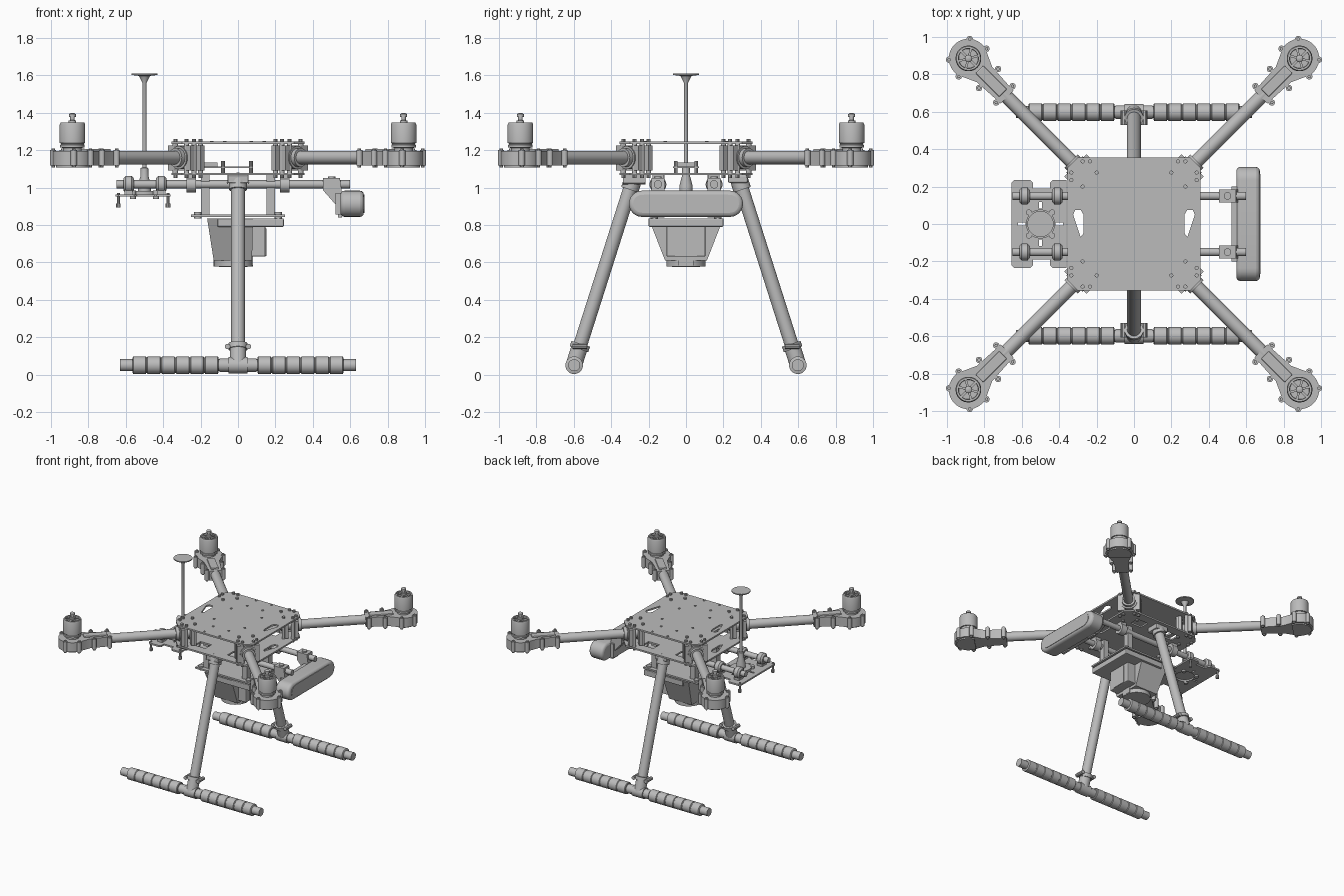
import bpy, bmesh, math
from mathutils import Vector, Matrix

if "Cube" in bpy.data.objects:
    bpy.data.objects.remove(bpy.data.objects["Cube"], do_unlink=True)

grey = bpy.data.materials.new("plain_grey")
grey.use_nodes = True
grey.diffuse_color = (0.5, 0.5, 0.5, 1)
grey.node_tree.nodes["Principled BSDF"].inputs["Base Color"].default_value = (0.5, 0.5, 0.5, 1)
SIGNS = [(1, 1), (-1, 1), (-1, -1), (1, -1)]


def finish(bm, name, matrix=None, smooth=False):
    if matrix:
        bm.transform(matrix)
    bmesh.ops.recalc_face_normals(bm, faces=bm.faces)
    mesh = bpy.data.meshes.new(name)
    bm.to_mesh(mesh)
    bm.free()
    mesh.materials.append(grey)
    obj = bpy.data.objects.new(name, mesh)
    bpy.context.collection.objects.link(obj)
    if smooth:
        bpy.ops.object.select_all(action='DESELECT')
        obj.select_set(True)
        bpy.context.view_layer.objects.active = obj
        bpy.ops.object.shade_smooth_by_angle(angle=math.radians(35))
    return obj


def box(name, x, y, z, matrix=None, bevel=0):
    bm = bmesh.new()
    bmesh.ops.create_cube(bm, size=1)
    for v in bm.verts:
        v.co = [r[0] if c < 0 else r[1] for c, r in zip(v.co, (x, y, z))]
    if bevel:
        bmesh.ops.bevel(bm, geom=bm.edges[:], offset=bevel, segments=2, affect='EDGES', profile=0.5)
    return finish(bm, name, matrix)


def lathe(name, profile, start, axis=(0, 0, 1), sides=28, matrix=None):
    """Spin (radius, height) pairs about an axis through start."""
    bm = bmesh.new()
    rings = [[bm.verts.new((r * math.cos(a), r * math.sin(a), h))
              for a in (2 * math.pi * i / sides for i in range(sides))] for r, h in profile]
    for lo, hi in zip(rings, rings[1:]):
        for i in range(sides):
            j = (i + 1) % sides
            bm.faces.new((lo[i], lo[j], hi[j], hi[i]))
    bm.faces.new(rings[0][::-1])
    bm.faces.new(rings[-1])
    turn = Vector(axis).to_track_quat('Z', 'Y').to_matrix().to_4x4()
    place = Matrix.Translation(start) @ turn
    return finish(bm, name, matrix @ place if matrix else place, True)


def rod(name, a, b, r, sides=24, matrix=None):
    d = Vector(b) - Vector(a)
    return lathe(name, [(r, 0), (r, d.length)], a, d, sides, matrix)


def prism(name, outline, z0, z1, matrix=None, smooth=False):
    bm = bmesh.new()
    face = bm.faces.new([bm.verts.new((x, y, z0)) for x, y in outline])
    top = bmesh.ops.extrude_face_region(bm, geom=[face])["geom"]
    for v in top:
        if isinstance(v, bmesh.types.BMVert):
            v.co.z = z1
    return finish(bm, name, matrix, smooth)


def cut(obj, cutters):
    for c in cutters:
        mod = obj.modifiers.new("cut", 'BOOLEAN')
        mod.operation, mod.object, mod.solver = 'DIFFERENCE', c, 'EXACT'
        bpy.context.view_layer.objects.active = obj
        bpy.ops.object.modifier_apply(modifier=mod.name)
        bpy.data.objects.remove(c, do_unlink=True)


# Body plates with hand slots
e, c = 0.355, 0.30
octagon = [(c, -e), (e, -c), (e, c), (c, e), (-c, e), (-e, c), (-e, -c), (-c, -e)]
for name, z in (("top_plate", 1.232), ("bottom_plate", 1.066)):
    plate = prism(name, octagon, z, z + 0.013)
    slots = [prism("slot", [(s * x, y) for x, y in ((0.27, -0.05), (0.285, -0.07), (0.325, 0.05),
             (0.315, 0.075), (0.285, 0.075), (0.27, 0.05))], z - 0.1, z + 0.1) for s in (1, -1)]
    if z < 1.1:
        slots += [box("slot", (x, x + 0.1), (y - 0.04, y + 0.04), (z - 0.1, z + 0.1))
                  for x in (-0.2, 0.1) for y in (-0.24, 0.24)]
    cut(plate, slots)

# Plate screws and standoffs
for sx, sy in SIGNS:
    for x, y in ((0.235, 0.335), (0.335, 0.235), (0.2, 0.275), (0.275, 0.2), (0.335, 0.275), (0.275, 0.335)):
        rod("standoff", (sx * x, sy * y, 1.075), (sx * x, sy * y, 1.235), 0.014, 12)
        rod("standoff_screw", (sx * x, sy * y, 1.052), (sx * x, sy * y, 1.26), 0.011, 10)
    for x, y in ((0.07, 0.335), (0.07, 0.22), (0.14, 0.11)):
        rod("plate_screw", (sx * x, sy * y, 1.24), (sx * x, sy * y, 1.25), 0.009, 8)

# Four arms, built along local x and turned to each corner
lobe = [(1.252 + 0.105 * math.cos(a), 0.105 * math.sin(a))
        for a in (math.radians(-125 + 250 * i / 20) for i in range(21))]
mount = lobe + [(1.13, 0.058), (0.96, 0.048), (0.96, -0.048), (1.13, -0.058)]
for k in range(4):
    m = Matrix.Rotation(math.radians(45 + 90 * k), 4, 'Z')
    rod("arm_tube", (0.32, 0, 1.16), (1.05, 0, 1.16), 0.036, matrix=m)
    for x0, x1, r in ((0.335, 0.365, 0.06), (0.41, 0.45, 0.062), (0.45, 0.475, 0.05)):
        rod("arm_collar", (x0, 0, 1.16), (x1, 0, 1.16), r, matrix=m)
    for x in (0.34, 0.415):
        for s in (1, -1):
            box("arm_clamp_ear", (x, x + 0.028), (s * 0.035, s * 0.085), (1.09, 1.225), m)
    # Motor mount
    prism("motor_mount", mount, 1.118, 1.195, m, True)
    box("mount_top_rib", (0.99, 1.17), (-0.03, 0.03), (1.19, 1.207), m, 0.006)
    prism("mount_floor", [(1.252 + (x - 1.252) * 0.85, y * 0.85) for x, y in lobe], 1.108, 1.12, m, True)
    for x, y in ((0.98, 0.062), (1.1, 0.072), (1.32, 0.078), (1.22, 0.105)):
        for s in (1, -1):
            rod("mount_bolt_boss", (x, s * y, 1.118), (x, s * y, 1.2), 0.017, 12, m)
            rod("mount_bolt", (x, s * y, 1.107), (x, s * y, 1.209), 0.009, 8, m)
    # Motor
    lathe("motor_bell", [(0.05, 1.19), (0.05, 1.212), (0.066, 1.214), (0.066, 1.228), (0.061, 1.23), (0.061, 1.236),
          (0.069, 1.238), (0.069, 1.335), (0.064, 1.347), (0.054, 1.347), (0.052, 1.325), (0.02, 1.325),
          (0.02, 1.358), (0.012, 1.36), (0.012, 1.378), (0.019, 1.378), (0.019, 1.392), (0.009, 1.398)],
          (1.252, 0, 0), matrix=m)
    for i in range(6):
        spoke = m @ Matrix.Translation((1.252, 0, 0)) @ Matrix.Rotation(math.pi * i / 3, 4, 'Z')
        box("motor_spoke", (0.015, 0.056), (-0.006, 0.006), (1.32, 1.345), spoke)

# Landing gear
for s in (1, -1):
    top, foot = Vector((0, s * 0.278, 1.06)), Vector((0, s * 0.598, 0.055))
    d = (foot - top).normalized()
    rod("leg_tube", top, foot, 0.037)
    rod("leg_top_socket", top - d * 0.005, top + d * 0.075, 0.048)
    box("leg_top_bracket", (-0.055, 0.055), (s * 0.225, s * 0.33), (1.025, 1.068), bevel=0.008)
    rod("leg_foot_socket", foot - d * 0.115, foot, 0.044)
    rod("leg_foot_collar", foot - d * 0.115, foot - d * 0.085, 0.052)
    for t in (1, -1):
        bolt = foot - d * 0.1 + Vector((t * 0.056, 0, 0))
        rod("foot_clamp_bolt", bolt - Vector((0, 0.038, 0)), bolt + Vector((0, 0.038, 0)), 0.015, 10)
    rod("foot_tee", (-0.1, s * 0.598, 0.05), (0.1, s * 0.598, 0.05), 0.036)
    rod("foot_tee_sleeve", (-0.05, s * 0.598, 0.05), (0.05, s * 0.598, 0.05), 0.044)
    rod("skid_tube", (-0.63, s * 0.598, 0.05), (0.63, s * 0.598, 0.05), 0.032)
    # Foam grip with grooves
    grip = []
    for i in range(6):
        a, b = 0.105 + i * 0.077, 0.105 + (i + 1) * 0.077
        grip += [(0.042, a), (0.047, a + 0.004), (0.047, b - 0.007), (0.042, b - 0.004)]
    for t in (1, -1):
        lathe("skid_foam", grip, (0, s * 0.598, 0.05), (t, 0, 0))

# Payload rails and their hangers
for s in (1, -1):
    y = s * 0.15
    rod("payload_rail", (-0.65, y, 1.017), (0.6, y, 1.017), 0.022)
    for x in (-0.25, 0.25):
        rod("rail_hanger", (x - 0.025, y, 1.015), (x + 0.025, y, 1.015), 0.042)
        box("rail_hanger_block", (x - 0.025, x + 0.025), (y - 0.03, y + 0.03), (1.02, 1.068))
    for x in (-0.585, -0.41):
        lathe("payload_clamp", [(0.032, -0.028), (0.045, -0.016), (0.045, 0.016), (0.032, 0.028)],
              (x, y, 1.017), (1, 0, 0))
        box("payload_clamp_base", (x - 0.022, x + 0.022), (y - 0.03, y + 0.03), (0.962, 1.0))

# Rear payload tray with round opening
tray = prism("payload_tray", [(-0.655, 0.22), (-0.64, 0.235), (-0.555, 0.235), (-0.54, 0.22), (-0.54, 0.19),
             (-0.45, 0.19), (-0.45, 0.22), (-0.435, 0.235), (-0.36, 0.235), (-0.36, -0.235), (-0.435, -0.235),
             (-0.45, -0.22), (-0.45, -0.19), (-0.54, -0.19), (-0.54, -0.22), (-0.555, -0.235), (-0.64, -0.235),
             (-0.655, -0.22)], 0.951, 0.964)
cut(tray, [rod("opening", (-0.5, 0, 0.9), (-0.5, 0, 1), 0.072)]
    + [box("slot", (x - 0.02, x + 0.02), (y - 0.007, y + 0.007), (0.9, 1)) for x in (-0.6, -0.4) for y in (0, )]
    + [box("slot", (-0.507, -0.493), (y - 0.018, y + 0.018), (0.9, 1)) for y in (-0.1, 0.1)])
for x in (-0.64, -0.375):
    for y in (-0.215, 0.215):
        rod("tray_foot", (x, y, 0.91), (x, y, 0.972), 0.008, 10)
        rod("tray_foot_pad", (x, y, 0.892), (x, y, 0.915), 0.013, 10)
for sx, sy in SIGNS:
    rod("damper", (-0.5 + sx * 0.062, sy * 0.062, 0.938), (-0.5 + sx * 0.062, sy * 0.062, 0.985), 0.016, 12)

# Antenna mast
rod("antenna_base", (-0.5, 0, 0.964), (-0.5, 0, 0.982), 0.078)
lathe("antenna_mast", [(0.035, 0.98), (0.035, 1.01), (0.022, 1.06), (0.02, 1.105), (0.011, 1.107), (0.011, 1.56),
      (0.03, 1.597), (0.07, 1.602), (0.07, 1.61)], (-0.5, 0, 0))

# Small controller board above the lower plate
box("controller_board", (-0.18, 0.08), (-0.07, 0.07), (1.105, 1.112))
box("controller_box", (-0.19, -0.11), (-0.05, 0.05), (1.112, 1.135))
for x in (-0.08, 0.07):
    for y in (-0.055, 0.055):
        rod("board_post", (x, y, 1.078), (x, y, 1.142), 0.01, 10)

# Front stereo camera: a long bar with domed edges
bar = [(s * 0.235 + 0.07 * math.cos(a), 0.07 * math.sin(a))
       for s, t in ((1, -90), (-1, 90)) for a in (math.radians(t + 15 * i) for i in range(13))]
along_x = Matrix(((0, 0, 1, 0.61), (1, 0, 0, 0), (0, 1, 0, 0.913), (0, 0, 0, 1)))
camera = prism("stereo_camera", bar, -0.063, 0.063, along_x, True)
bevel = camera.modifiers.new("rounded_edges", 'BEVEL')
bevel.width, bevel.segments, bevel.limit_method = 0.022, 3, 'ANGLE'
prism("camera_face", [(u * 0.88, v * 0.72) for u, v in bar], 0.06, 0.066, along_x)
side = Matrix(((1, 0, 0, 0), (0, 0, 1, 0), (0, 1, 0, 0), (0, 0, 0, 1)))
box("camera_back_plate", (0.52, 0.555), (-0.2, 0.2), (0.855, 0.97))
for s in (1, -1):
    y = s * 0.15
    prism("camera_bracket", [(0.455, 1.05), (0.545, 1.05), (0.555, 0.98), (0.555, 0.84), (0.535, 0.84),
          (0.53, 0.9), (0.455, 0.985)], y - 0.035, y + 0.035, side)
    rod("bracket_bolt", (0.5, y, 1.04), (0.5, y, 1.06), 0.02, 12)

# Underslung sensor with hangers
box("sensor_mount_plate", (-0.25, 0.25), (-0.2, 0.2), (0.843, 0.856))
box("sensor_top", (-0.11, 0.245), (-0.2, 0.2), (0.79, 0.835), bevel=0.006)
for sx, sy in SIGNS:
    x, y = sx * 0.175, sy * 0.14
    box("sensor_hanger", (x - 0.022, x + 0.022), (y - 0.025, y + 0.025), (0.85, 1.068))
    rod("sensor_damper", (sx * 0.215, sy * 0.17, 0.835), (sx * 0.215, sy * 0.17, 0.868), 0.02, 12)
housing = box("sensor_housing", (-0.165, 0.08), (-0.2, 0.2), (0.61, 0.835))
for v in housing.data.vertices:
    if v.co.z < 0.7:
        v.co.x = -0.13 if v.co.x < 0 else 0.075
        v.co.y *= 0.56
box("sensor_side_box", (0.05, 0.148), (-0.105, 0.105), (0.63, 0.8), bevel=0.008)
box("sensor_side_port", (0.14, 0.152), (-0.06, 0.06), (0.635, 0.78))
rod("sensor_lens_ring", (-0.025, 0, 0.578), (-0.025, 0, 0.625), 0.105, 32)
lathe("sensor_lens", [(0.085, 0.574), (0.07, 0.578), (0.07, 0.62)], (-0.025, 0, 0), sides=32)
box("sensor_connector", (0.05, 0.08), (-0.04, 0.04), (0.582, 0.64))
